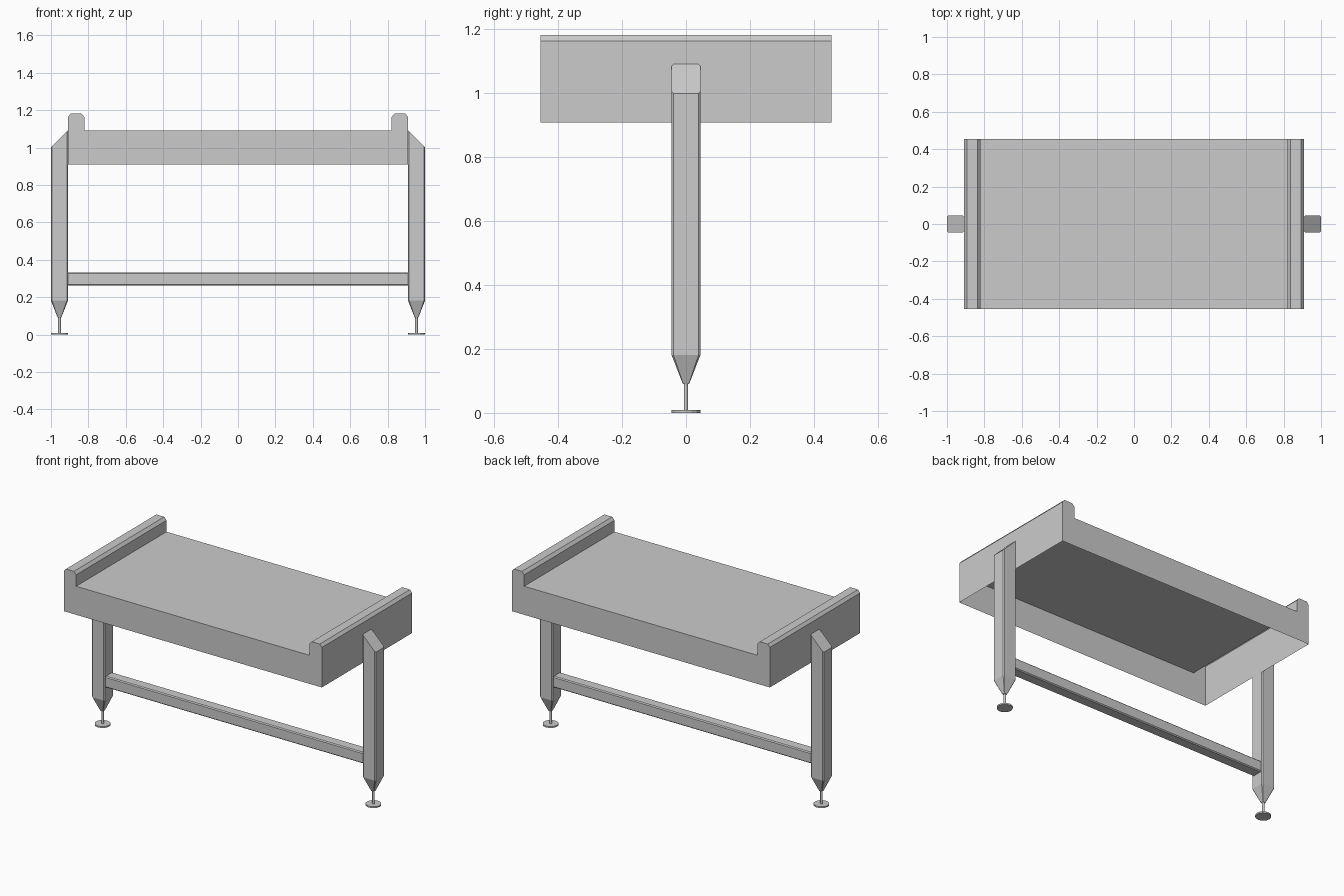
import bpy, bmesh
from math import pi, cos, sin

if "Cube" in bpy.data.objects:
    bpy.data.objects.remove(bpy.data.objects["Cube"])

U = 1 / 11  # grid module of the design


def make(name, verts, faces):
    mesh = bpy.data.meshes.new(name)
    mesh.from_pydata(verts, [], faces)
    bm = bmesh.new()
    bm.from_mesh(mesh)
    bmesh.ops.recalc_face_normals(bm, faces=bm.faces)
    bm.to_mesh(mesh)
    bm.free()
    ob = bpy.data.objects.new(name, mesh)
    bpy.context.collection.objects.link(ob)
    return ob


def loft(name, rings):
    """Skin equal-length rings and cap both ends."""
    n = len(rings[0])
    verts = [v for r in rings for v in r]
    faces = [tuple(range(n)), tuple(range(len(verts) - n, len(verts)))]
    for k in range(len(rings) - 1):
        for i in range(n):
            j = (i + 1) % n
            faces.append((k * n + i, k * n + j, (k + 1) * n + j, (k + 1) * n + i))
    return make(name, verts, faces)


def octagon(h, c):
    """Square of half-width h with corners cut by c."""
    d = h - c
    return [(h, -d), (h, d), (d, h), (-d, h), (-h, d), (-h, -d), (-d, -h), (d, -h)]


# Tray: thin shell, raised rim at each end, open underneath
half = [(10 * U, 10 * U), (10 * U, 1.164), (0.894, 13 * U),
        (0.838, 13 * U), (0.822, 1.164), (0.822, 12 * U)]
profile = half + [(-x, z) for x, z in reversed(half)]
n = len(profile)
verts = [(x, y, z) for y in (-5 * U, 5 * U) for x, z in profile]
faces = [tuple(range(n)), tuple(range(n, 2 * n))]
faces += [(i, i + 1, n + i + 1, n + i) for i in range(n - 1)]
make("tray_top", verts, faces)

# Stretcher bar between the legs
loft("stretcher_bar", [[(x, a, 0.2975 + b) for a, b in octagon(0.0355, 0.006)]
                       for x in (-10 * U, 10 * U)])

for side, s in (("left", -1), ("right", 1)):
    cx = s * 10.5 * U
    # Leg: tapered foot, chamfered post, 45 degree mitred top
    body, tip = octagon(U / 2, 0.006), octagon(0.01, 0.0015)
    loft(side + "_leg", [
        [(cx + s * a, b, U) for a, b in tip],
        [(cx + s * a, b, 2 * U) for a, b in body],
        [(cx + s * a, b, 11.5 * U - a) for a, b in body]])

    # Levelling foot: threaded rod and round pad
    for part, r, z0, z1, seg in (("rod", 0.007, 0.008, U + 0.005, 12),
                                 ("pad", U / 2, 0.0, 0.009, 16)):
        circle = [(r * cos(2 * pi * i / seg), r * sin(2 * pi * i / seg)) for i in range(seg)]
        loft(f"{side}_foot_{part}", [[(cx + a, b, z) for a, b in circle] for z in (z0, z1)])
